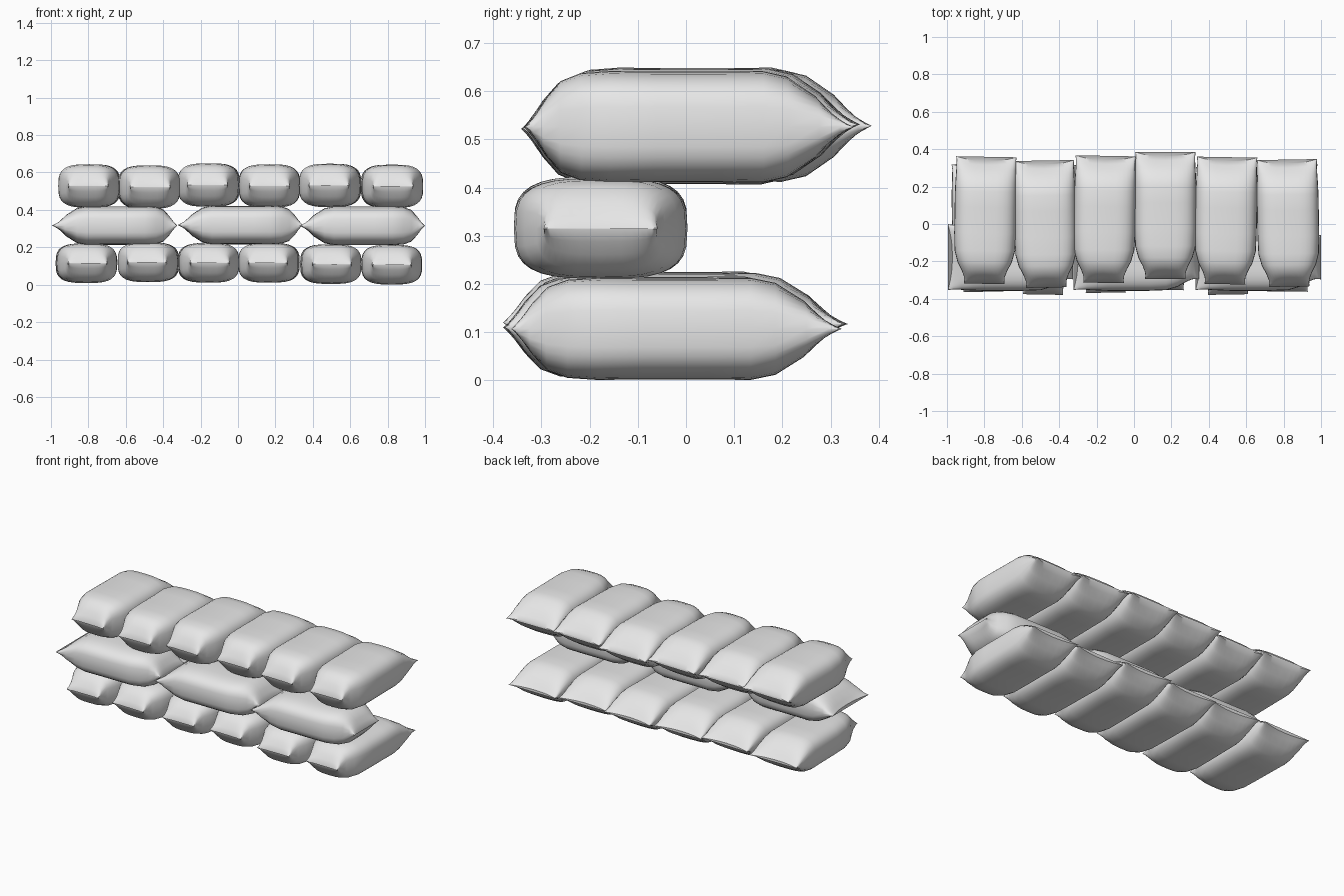
import bpy, bmesh, math
from mathutils import Matrix

if "Cube" in bpy.data.objects:
    bpy.data.objects.remove(bpy.data.objects["Cube"])

# Plain grey cloth
cloth = bpy.data.materials.new("grey_cloth")
cloth.use_nodes = True
cloth.diffuse_color = (0.8, 0.8, 0.8, 1)
cloth.node_tree.nodes["Principled BSDF"].inputs["Base Color"].default_value = (0.8, 0.8, 0.8, 1)

# Bag stations along its length: position, width factor, height factor.
# The tied end (-1) is narrow and blunt, the sewn end (+1) stays wide.
STATIONS = [(-1, .66, .015), (-.95, .65, .26), (-.89, .66, .52), (-.79, .74, .82),
            (-.66, .88, .96), (-.48, .98, 1), (-.2, 1, .99), (.2, 1, .99), (.45, 1, 1),
            (.6, .99, .9), (.79, .97, .56), (.92, .96, .21), (1, .98, .015)]
SIDES = 32
SQUARENESS = 3.2


def rounded(c):
    return math.copysign(abs(c) ** (2 / SQUARENESS), c)


def make_bag(name, centre, size, yaw=0, roll=0):
    """Loft a stuffed bag lying along y, then place it."""
    width, length, height = (s / 2 for s in size)
    bm = bmesh.new()
    rings = []
    for t, w, h in STATIONS:
        ring = []
        for i in range(SIDES):
            a = 2 * math.pi * i / SIDES
            u, v = rounded(math.cos(a)), rounded(math.sin(a))
            # corners of the seams flare outward past the middle of the seam
            flare = 0.025 * (u * u - 1) * max(0, abs(t) - .7) / .3
            y = length * t + math.copysign(flare, t) * (1 if flare > 0 else -1)
            y = length * t + flare * (1 if t > 0 else -.5)
            ring.append(bm.verts.new((u * w * width, y, v * h * height)))
        rings.append(ring)
    for a, b in zip(rings, rings[1:]):
        for i in range(SIDES):
            j = (i + 1) % SIDES
            bm.faces.new((a[i], a[j], b[j], b[i]))
    bm.faces.new(rings[0])
    bm.faces.new(rings[-1])
    bmesh.ops.recalc_face_normals(bm, faces=bm.faces)
    mesh = bpy.data.meshes.new(name)
    bm.to_mesh(mesh)
    bm.free()
    mesh.materials.append(cloth)
    bag = bpy.data.objects.new(name, mesh)
    bpy.context.collection.objects.link(bag)
    bag.matrix_world = (Matrix.Translation(centre)
                        @ Matrix.Rotation(math.radians(yaw), 4, "Z")
                        @ Matrix.Rotation(math.radians(roll), 4, "Y"))
    bag.select_set(True)
    bpy.context.view_layer.objects.active = bag


bpy.ops.object.select_all(action="DESELECT")

# Bottom row, tied ends to the front: x, y, z, yaw
bottom = [(-.81, -.02, .115, 1), (-.48, -.035, .12, -1), (-.157, -.025, .117, 1),
          (.165, -.01, .117, -1), (.497, -.035, .11, 1), (.822, -.02, .107, 0)]
for n, (x, y, z, yaw) in enumerate(bottom):
    make_bag(f"bottom_bag_{n + 1}", (x, y, z), (.325, .685, .212), yaw)

# Middle row, lying sideways with tied ends to the left
for n, (x, z) in enumerate([(-.66, .316), (.012, .319), (.664, .315)]):
    make_bag(f"middle_bag_{n + 1}", (x, -.177, z), (.36, .67, .208), 90)

# Top row, tied ends to the front
top = [(-.795, .02, .528, -1), (-.475, .0, .522, 1), (-.157, .025, .533, -1),
       (.168, .045, .528, 0), (.492, .018, .531, -1), (.824, .005, .526, 1)]
for n, (x, y, z, yaw) in enumerate(top):
    make_bag(f"top_bag_{n + 1}", (x, y, z), (.33, .68, .232), yaw)

bpy.ops.object.shade_smooth_by_angle(angle=math.radians(45))
